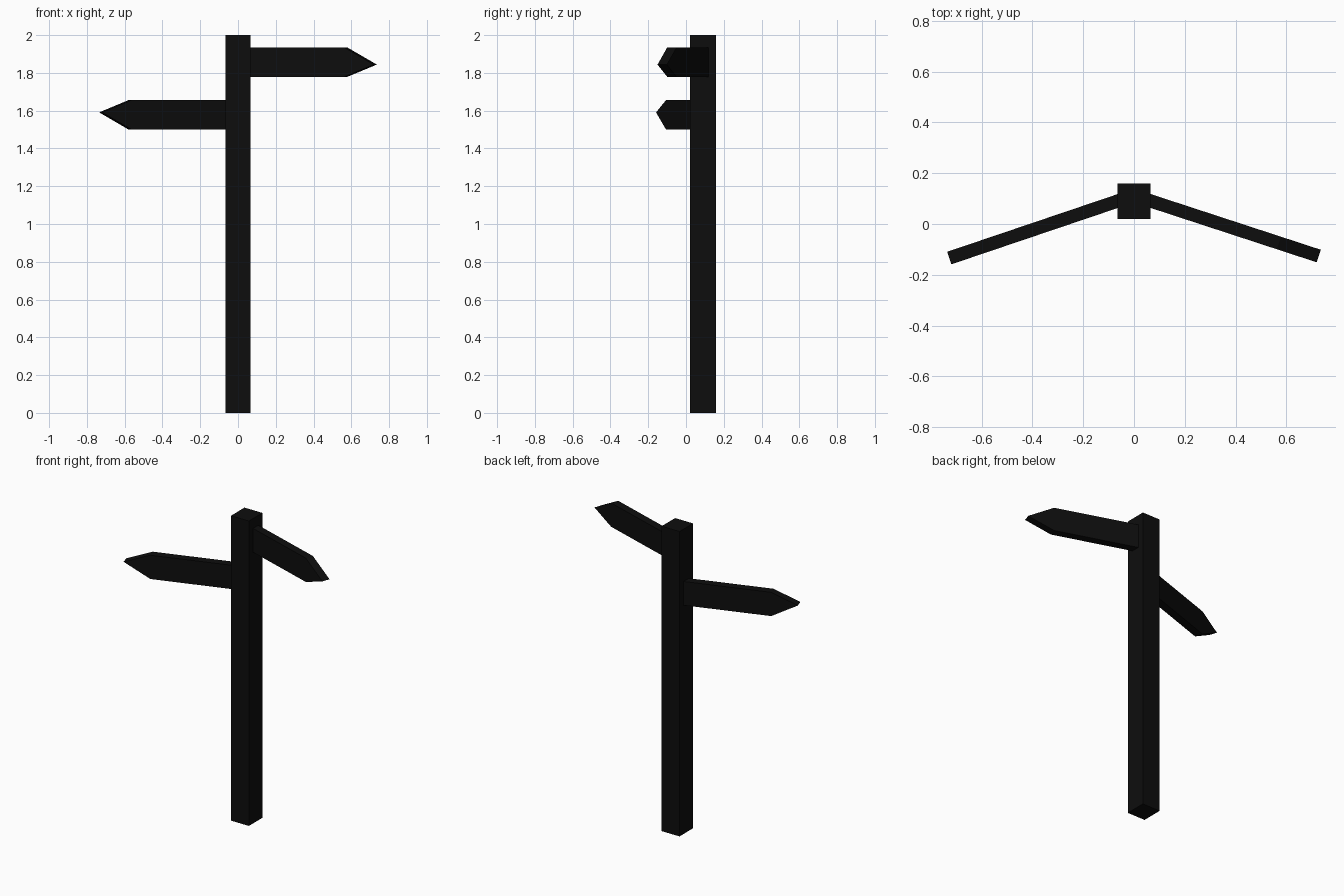
import bpy, bmesh, math
from mathutils import Matrix, Vector

cube = bpy.data.objects.get("Cube")
if cube:
    bpy.data.objects.remove(cube, do_unlink=True)

# One near-black colour for everything
BLACK = (0.004, 0.004, 0.004, 1)
paint = bpy.data.materials.new("black paint")
paint.use_nodes = True
paint.diffuse_color = BLACK
paint.node_tree.nodes["Principled BSDF"].inputs["Base Color"].default_value = BLACK


def extrude_profile(name, points, depth, matrix):
    """Flat profile in local XZ, thickened evenly about local Y, then placed."""
    bm = bmesh.new()
    face = bm.faces.new([bm.verts.new((x, -depth / 2, z)) for x, z in points])
    grown = bmesh.ops.extrude_face_region(bm, geom=[face])["geom"]
    verts = [v for v in grown if isinstance(v, bmesh.types.BMVert)]
    bmesh.ops.translate(bm, verts=verts, vec=(0, depth, 0))
    bmesh.ops.recalc_face_normals(bm, faces=bm.faces)
    bm.transform(matrix)
    bmesh.ops.recalc_face_normals(bm, faces=bm.faces)
    mesh = bpy.data.meshes.new(name)
    bm.to_mesh(mesh)
    bm.free()
    mesh.materials.append(paint)
    obj = bpy.data.objects.new(name, mesh)
    bpy.context.collection.objects.link(obj)
    return obj


# Square post
W = 0.065
extrude_profile("post", [(-W, 0), (W, 0), (W, 2), (-W, 2)], 0.14,
                Matrix.Translation((0, 0.09, 0)))


# Pointed boards swept forward from the post
def arrow_board(name, side, z, tip_y):
    root, tip = Vector((0, 0.112, z)), Vector((side * 0.727, tip_y, z))
    length = (tip - root).length
    half, shoulder = 0.078, length - 0.165
    profile = [(0, -half), (shoulder, -half), (length, 0), (shoulder, half), (0, half)]
    angle = math.atan2(tip.y - root.y, tip.x - root.x)
    extrude_profile(name, profile, 0.052,
                    Matrix.Translation(root) @ Matrix.Rotation(angle, 4, "Z"))


arrow_board("upper_left_board", 1, 1.857, -0.126)
arrow_board("lower_right_board", -1, 1.578, -0.134)

# Slide the tip of each board to its slightly off-centre height
for name, shift in (("upper_left_board", -0.013), ("lower_right_board", 0.013)):
    verts = bpy.data.objects[name].data.vertices
    for v in verts:
        if abs(v.co.x) > 0.7:
            v.co.z += shift
